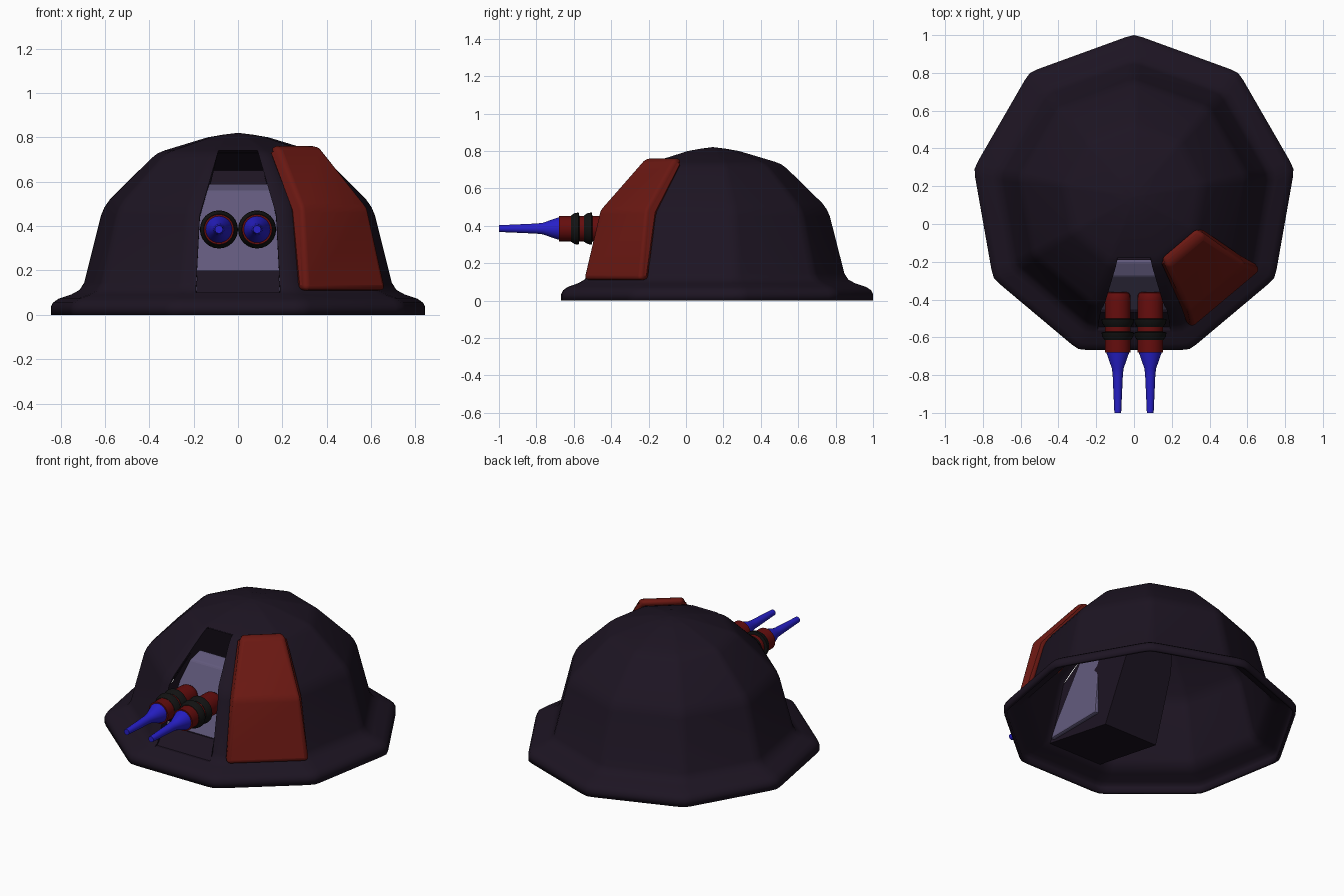
import bpy, bmesh, math
from mathutils import Vector

if "Cube" in bpy.data.objects:
    bpy.data.objects.remove(bpy.data.objects["Cube"])

CY = 0.143  # centre of the nine-sided dome


def material(name, rgb):
    m = bpy.data.materials.new(name)
    m.diffuse_color = (*rgb, 1)
    m.use_nodes = True
    m.node_tree.nodes["Principled BSDF"].inputs["Base Color"].default_value = m.diffuse_color
    return m


DARK = material("dark_plum", (0.012, 0.007, 0.016))
RED = material("red", (0.145, 0.009, 0.006))
GUN_RED = material("deep_red", (0.13, 0.004, 0.004))
BLUE = material("blue", (0.020, 0.014, 0.58))
BLACK = material("black", (0.006, 0.006, 0.006))
LAVENDER = material("lavender", (0.12, 0.10, 0.20))


def make(name, verts, faces, mat):
    me = bpy.data.meshes.new(name)
    me.from_pydata([tuple(v) for v in verts], [], faces)
    bm = bmesh.new()
    bm.from_mesh(me)
    bmesh.ops.remove_doubles(bm, verts=bm.verts, dist=1e-5)
    bmesh.ops.recalc_face_normals(bm, faces=bm.faces)
    bm.to_mesh(me)
    bm.free()
    ob = bpy.data.objects.new(name, me)
    bpy.context.collection.objects.link(ob)
    if mat:
        me.materials.append(mat)
    return ob


def smooth(ob, angle=35):
    bpy.ops.object.select_all(action='DESELECT')
    ob.select_set(True)
    bpy.context.view_layer.objects.active = ob
    bpy.ops.object.shade_smooth_by_angle(angle=math.radians(angle))


def bevel(ob, width, segments=3):
    m = ob.modifiers.new("bevel", 'BEVEL')
    m.width, m.segments = width, segments
    m.limit_method, m.angle_limit = 'ANGLE', math.radians(20)


def loft(name, rings, mat, caps=(True, True)):
    n = len(rings[0])
    verts = [v for r in rings for v in r]
    faces = [(a * n + i, a * n + (i + 1) % n, (a + 1) * n + (i + 1) % n, (a + 1) * n + i)
             for a in range(len(rings) - 1) for i in range(n)]
    if caps[0]:
        faces.append(tuple(range(n)))
    if caps[1]:
        faces.append(tuple(range((len(rings) - 1) * n, len(rings) * n)))
    return make(name, verts, faces, mat)


def prism(name, profile, mat, angle=-90, origin=(0, 0), shift=0):
    """Profile of (outward, z, half width), facing the given compass angle."""
    a = math.radians(angle)
    n, t = Vector((math.cos(a), math.sin(a), 0)), Vector((-math.sin(a), math.cos(a), 0))
    o = Vector((*origin, 0)) + t * shift
    side = lambda s: [o + n * d + t * w * s + Vector((0, 0, z)) for d, z, w in profile]
    return loft(name, [side(-1), side(1)], mat)


# Dome shell: rounded nonagon swept up a profile
corners = [Vector((math.cos(math.radians(90 + 40 * k)), math.sin(math.radians(90 + 40 * k)), 0))
           for k in range(9)]
section = []
for k, c in enumerate(corners):
    p, q = corners[k - 1], corners[(k + 1) % 9]
    section += [c.lerp(p, 0.08), c * 0.994, c.lerp(q, 0.08)]
dome_profile = [(0.862, 0), (0.862, 0.035), (0.852, 0.055), (0.825, 0.073), (0.765, 0.093),
                (0.73, 0.112), (0.708, 0.145), (0.63, 0.45), (0.615, 0.485), (0.59, 0.52),
                (0.40, 0.705), (0.37, 0.728), (0.335, 0.742), (0.14, 0.80), (0.07, 0.812),
                (0.005, 0.82)]
dome = loft("dome_shell", [[(r * p.x, CY + r * p.y, z) for p in section] for r, z in dome_profile],
            DARK, (False, True))
sol = dome.modifiers.new("thickness", 'SOLIDIFY')
sol.thickness, sol.offset = 0.019, -1

# Opening for the gun bay
half = [(0.19, 0.10), (0.172, 0.45), (0.088, 0.74)]
outline = [(x, z) for x, z in half] + [(-x, z) for x, z in reversed(half)]
cutter = loft("bay_cutter", [[(x, -1.1, z) for x, z in outline],
                             [(x, -0.15, z) for x, z in outline]], None)
cutter.hide_render = True
cutter.hide_set(True)
cut = dome.modifiers.new("bay_opening", 'BOOLEAN')
cut.operation, cut.object, cut.solver = 'DIFFERENCE', cutter, 'EXACT'
smooth(dome, 30)

# Bay walls reaching into the dome, open at the front
front_y = [-0.545, -0.43, -0.19]
back = [(0.19, -0.03, 0.005), (0.168, 0.13, 0.40), (0.115, 0.225, 0.65)]
ring_f = [(x, y, z) for (x, z), y in zip(half, front_y)]
ring_f += [(-x, y, z) for x, y, z in reversed(ring_f)]
ring_b = back + [(-x, y, z) for x, y, z in reversed(back)]
loft("bay_walls", [ring_f, ring_b], DARK, (False, True))

# Sill and gun mount inside the bay
prism("bay_sill", [(0.545, 0.10, 0.188), (0.465, 0.20, 0.184), (0.41, 0.20, 0.184),
                   (0.41, 0.08, 0.188)], DARK)
mount = prism("gun_mount", [(0.50, 0.105, 0.212), (0.455, 0.20, 0.208), (0.28, 0.56, 0.168),
                            (0.20, 0.592, 0.15), (0.13, 0.55, 0.15), (0.10, 0.11, 0.21)], LAVENDER)
bevel(mount, 0.010, 2)

# Raised red panel on the front right face
panel = prism("red_panel", [(0.73, 0.11, 0.24), (0.65, 0.485, 0.20), (0.395, 0.76, 0.128),
                            (0.335, 0.76, 0.128), (0.35, 0.722, 0.128), (0.575, 0.46, 0.20),
                            (0.665, 0.11, 0.24)], RED, -50, (0, CY), 0.026)
bevel(panel, 0.028)
smooth(panel, 40)


# Twin guns: turned profiles of (y, radius)
def turned(name, x, profile, mat):
    n = 24
    rings = [[(x + r * math.cos(2 * math.pi * i / n), y, 0.385 + r * math.sin(2 * math.pi * i / n))
              for i in range(n)] for y, r in profile]
    smooth(loft(name, rings, mat), 40)


for label, x in (("left", -0.086), ("right", 0.086)):
    turned(label + "_gun_body", x, [(-0.36, 0.045), (-0.364, 0.058), (-0.378, 0.066),
                                    (-0.40, 0.068), (-0.68, 0.068)], GUN_RED)
    for i, y in enumerate((-0.50, -0.57)):
        turned(f"{label}_gun_band_{i + 1}", x, [(y, 0.066), (y - 0.004, 0.086), (y - 0.025, 0.083),
                                                (y - 0.045, 0.070), (y - 0.045, 0.06)], BLACK)
    turned(label + "_gun_barrel", x, [(-0.67, 0.061), (-0.685, 0.059), (-0.765, 0.031),
                                      (-0.80, 0.027), (-1.0, 0.018)], BLUE)
